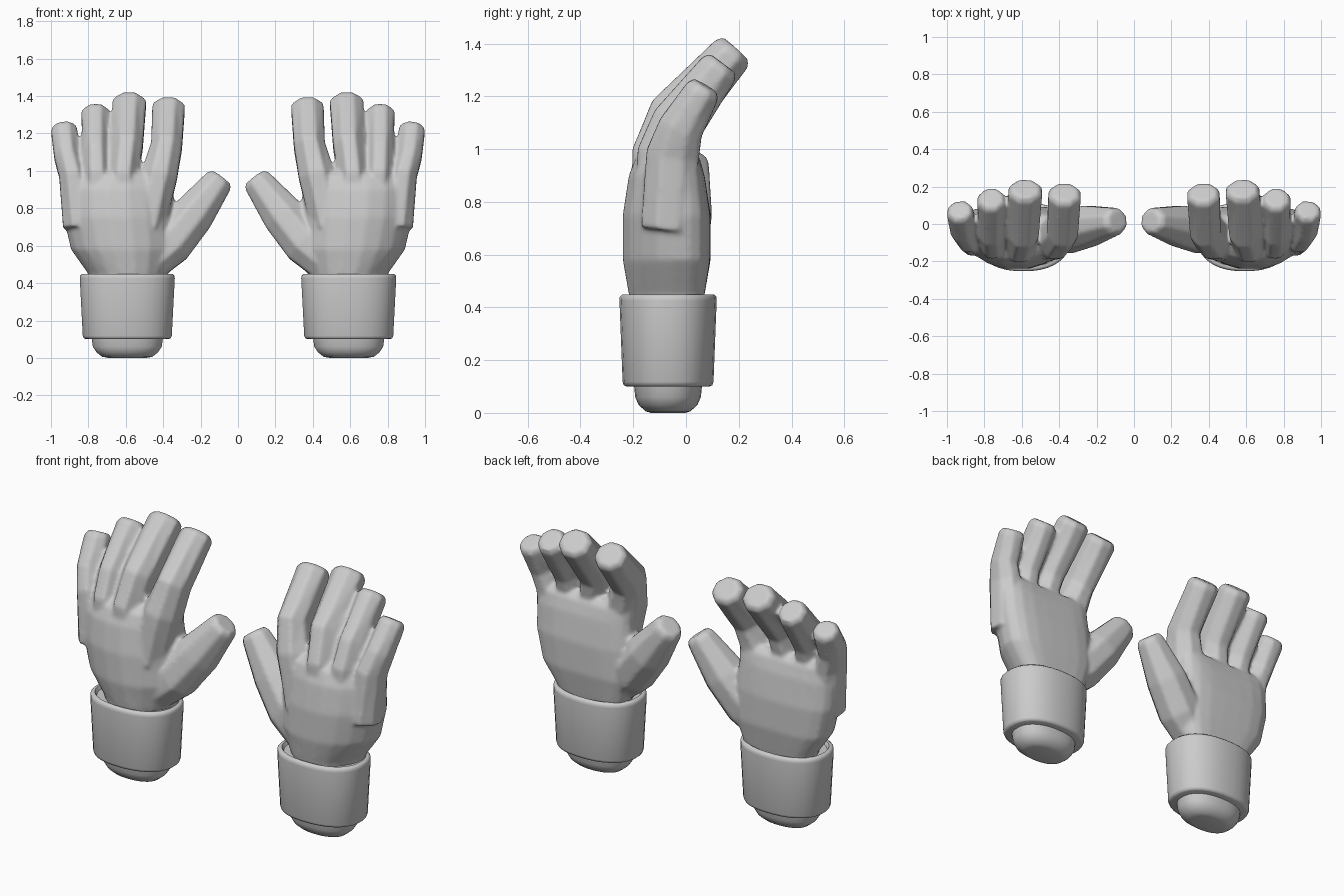
import bpy, bmesh, math
from mathutils import Vector

if "Cube" in bpy.data.objects:
    bpy.data.objects.remove(bpy.data.objects["Cube"])


def loft(bm, secs, ref=(1, 0, 0), n=8, flat=False, arch=0.0, power=2.0):
    """Skin rings (x, y, z, half width, half depth) along a path and cap both ends."""
    pts = [Vector(s[:3]) for s in secs]
    fit = math.cos(math.pi / n) if n == 8 else 1.0
    rings = []
    for i, s in enumerate(secs):
        t = Vector((0, 0, 1))
        if not flat:
            a = (pts[i] - pts[i - 1]).normalized() if i else Vector()
            b = (pts[i + 1] - pts[i]).normalized() if i < len(secs) - 1 else Vector()
            t = (a + b).normalized()
        r = Vector(ref)
        side = (r - t * r.dot(t)).normalized()
        up = t.cross(side)
        ring = []
        for k in range(n):
            ang = 2 * math.pi * (k + 0.5) / n
            c, d = math.cos(ang), math.sin(ang)
            u = math.copysign(abs(c) ** (2 / power), c) / fit
            v = math.copysign(abs(d) ** (2 / power), d) / fit
            p = pts[i] + side * u * s[3] + up * v * s[4]
            p.y += arch * u * u
            ring.append(bm.verts.new(p))
        rings.append(ring)
    faces = [bm.faces.new(rings[0][::-1]), bm.faces.new(rings[-1])]
    for r0, r1 in zip(rings, rings[1:]):
        for k in range(n):
            j = (k + 1) % n
            faces.append(bm.faces.new((r0[k], r0[j], r1[j], r1[k])))
    bmesh.ops.recalc_face_normals(bm, faces=faces)


def digit(bm, secs, ref=(1, 0, 0)):
    """Finger tube with a chamfered flat tip."""
    a, b = Vector(secs[-2][:3]), Vector(secs[-1][:3])
    w, d = secs[-1][3:]
    e = b - (b - a).normalized() * 0.025
    loft(bm, secs[:-1] + [(*e, w, d), (*b, w * 0.78, d * 0.78)], ref)


def make(name, bm):
    me = bpy.data.meshes.new(name)
    bm.to_mesh(me)
    bm.free()
    ob = bpy.data.objects.new(name, me)
    bpy.context.collection.objects.link(ob)
    return ob


def mirror(ob):
    ctrl = ob.modifiers.new("pair", 'MIRROR')
    ctrl.use_axis[0] = True
    ctrl.use_mirror_merge = False


# palm: arched flattened sections
bm = bmesh.new()
loft(bm, [(.59, -.075, .38, .19, .13),
          (.588, -.075, .45, .215, .145),
          (.61, -.075, .58, .285, .168),
          (.632, -.075, .75, .303, .168),
          (.642, -.075, .90, .297, .145),
          (.635, -.072, .97, .29, .12),
          (.635, -.07, 1.0, .26, .085)],
     n=20, flat=True, arch=.06, power=2.2)

# four fingers curling towards +y
fingers = [
    [(.48, -.08, .70, .09, .12), (.42, -.07, .98, .097, .115),
     (.382, -.03, 1.13, .083, .105), (.37, .17, 1.355, .087, .08)],
    [(.61, -.085, .70, .08, .12), (.613, -.085, .98, .08, .12),
     (.592, -.035, 1.13, .083, .107), (.58, .19, 1.38, .09, .08)],
    [(.74, -.08, .70, .075, .11), (.755, -.075, .98, .074, .11),
     (.76, -.03, 1.10, .072, .10), (.762, .14, 1.325, .075, .076)],
    [(.85, -.07, .70, .085, .10), (.885, -.05, .98, .072, .10),
     (.915, -.02, 1.08, .068, .085), (.932, .075, 1.24, .07, .067)],
]
for f in fingers:
    digit(bm, f)

# thumb
digit(bm, [(.47, -.06, .52, .11, .10), (.36, -.04, .615, .12, .115),
           (.24, -.01, .765, .112, .108), (.088, .017, .965, .077, .072)],
      ref=(1, 0, .8))

hand = make("glove_hand", bm)
rm = hand.modifiers.new("fuse", 'REMESH')
rm.mode = 'VOXEL'
rm.voxel_size = 0.011
rm.use_smooth_shade = True
sm = hand.modifiers.new("soften", 'SMOOTH')
sm.factor = 0.5
sm.iterations = 6
mirror(hand)

# wrist cuff and the plug below it: z, half width, half depth
parts = {
    "wrist_cuff": [(.10, .222, .158), (.105, .233, .169), (.118, .239, .173),
                   (.425, .255, .185), (.44, .254, .184), (.449, .245, .175),
                   (.449, .232, .162), (.43, .222, .152)],
    "wrist_plug": [(0, .10, .065), (.006, .135, .085), (.03, .165, .112),
                   (.06, .185, .125), (.13, .195, .132)],
}
for name, prof in parts.items():
    bm = bmesh.new()
    loft(bm, [(.592, -.068, z, w, d) for z, w, d in prof],
         n=32, flat=True, power=2.3)
    ob = make(name, bm)
    bpy.ops.object.select_all(action='DESELECT')
    ob.select_set(True)
    bpy.context.view_layer.objects.active = ob
    bpy.ops.object.shade_smooth_by_angle(angle=math.radians(50))
    mirror(ob)
